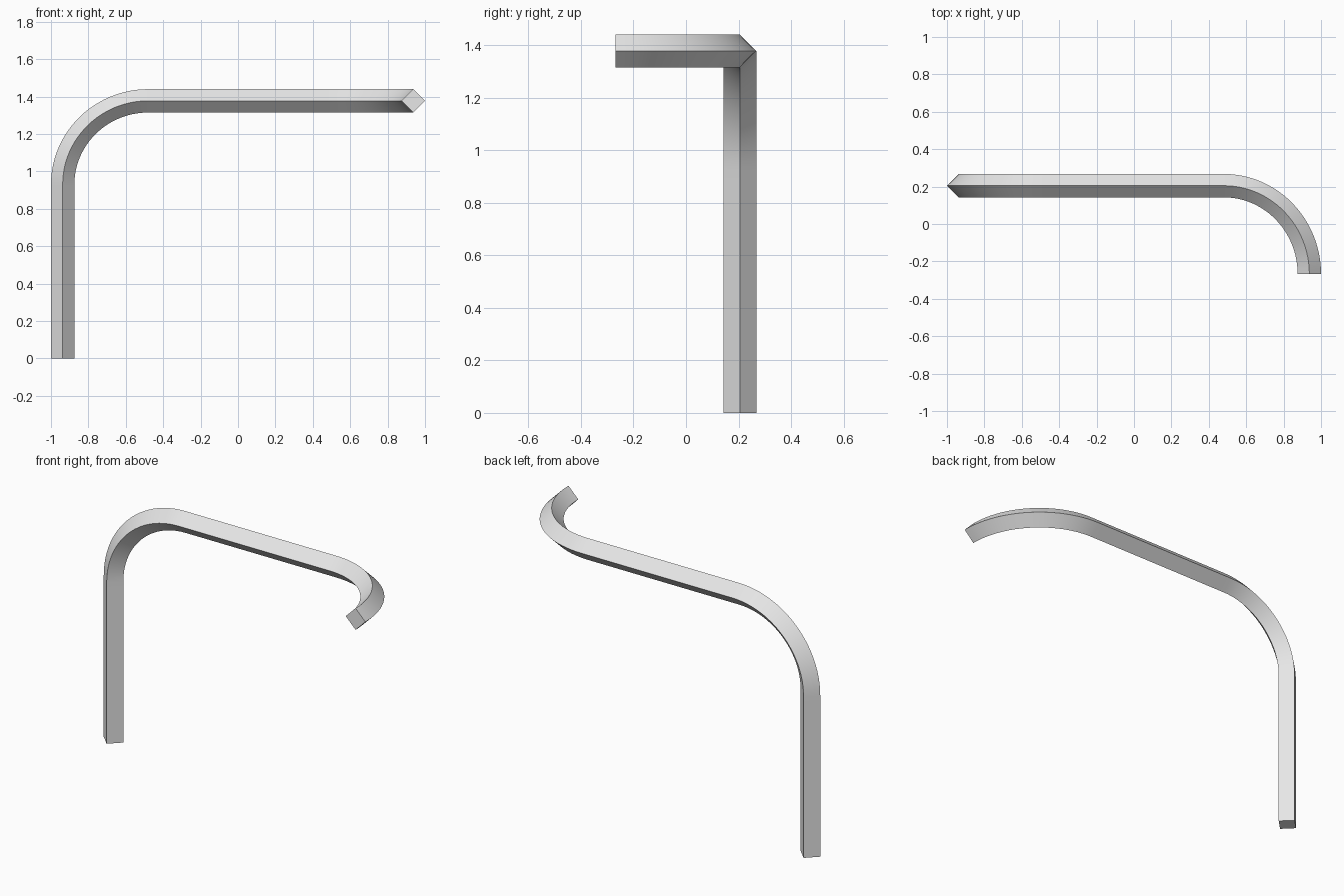
import bpy
from mathutils import Vector

cube = bpy.data.objects.get("Cube")
if cube:
    bpy.data.objects.remove(cube, do_unlink=True)

# Material
grey = bpy.data.materials.new("plain grey")
grey.use_nodes = True
colour = (0.8, 0.8, 0.8, 1)
grey.diffuse_color = colour
grey.node_tree.nodes["Principled BSDF"].inputs["Base Color"].default_value = colour

# Centre line: upright, bend, level run, bend towards the front
RADIUS = 0.0625
SIDE, BACK, TOP = 1 - RADIUS, 0.205, 1.44 - RADIUS
UP, RIGHT, FRONT = Vector((0, 0, 1)), Vector((1, 0, 0)), Vector((0, -1, 0))
BEND = 0.552  # handle share that makes a round quarter turn
# position, direction, handle length before, handle length after
path = [
    (Vector((-SIDE, BACK, 0)), UP, 0.3, 0.3),
    (Vector((-SIDE, BACK, 0.93)), UP, 0.3, 0.447 * BEND),
    (Vector((-0.48, BACK, TOP)), RIGHT, 0.457 * BEND, 0.3),
    (Vector((0.48, BACK, TOP)), RIGHT, 0.3, 0.457 * BEND),
    (Vector((SIDE, -0.268, TOP)), FRONT, 0.473 * BEND, 0.1),
]

curve = bpy.data.curves.new("bent_bar", "CURVE")
curve.dimensions = "3D"
curve.resolution_u = 24
curve.bevel_depth = RADIUS
curve.bevel_resolution = 0  # square section standing on its corner
curve.use_fill_caps = True
spline = curve.splines.new("BEZIER")
spline.bezier_points.add(len(path) - 1)
for point, (pos, direction, before, after) in zip(spline.bezier_points, path):
    point.handle_left_type = point.handle_right_type = "FREE"
    point.co = pos
    point.handle_left = pos - direction * before
    point.handle_right = pos + direction * after

# Bar: swept mesh with crisp corners and smooth bends
bar = bpy.data.objects.new("bent_bar", curve)
bpy.context.collection.objects.link(bar)
bpy.ops.object.select_all(action="DESELECT")
bar.select_set(True)
bpy.context.view_layer.objects.active = bar
bpy.ops.object.convert(target="MESH")
bar = bpy.context.view_layer.objects.active
bar.data.materials.clear()
bar.data.materials.append(grey)
bpy.ops.object.shade_smooth_by_angle()
